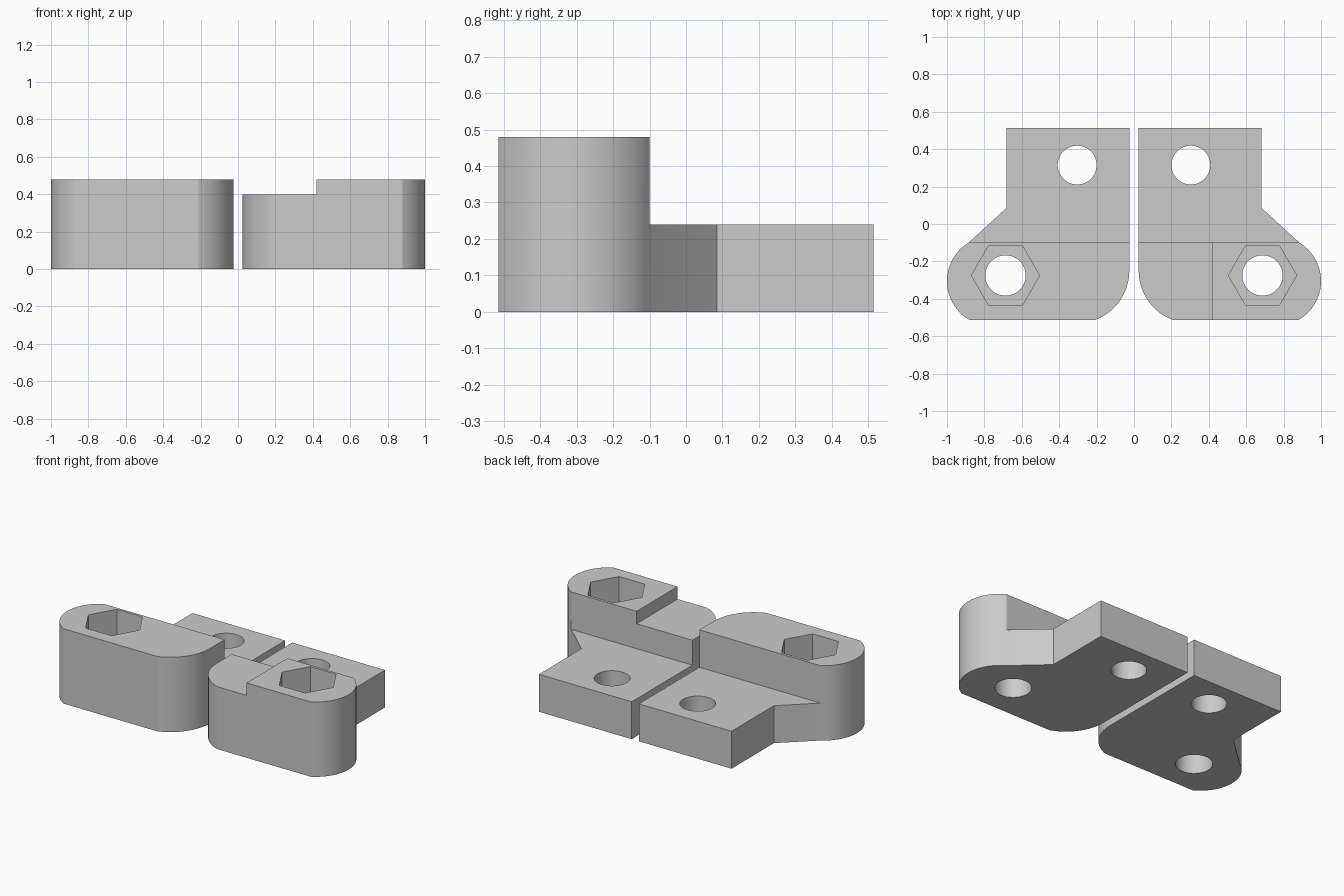
import bpy, bmesh, math
from math import cos, sin, radians

cube = bpy.data.objects.get("Cube")
if cube:
    bpy.data.objects.remove(cube)

grey = bpy.data.materials.new("plain grey")
grey.use_nodes = True
grey.diffuse_color = (0.6, 0.6, 0.6, 1)
grey.node_tree.nodes["Principled BSDF"].inputs["Base Color"].default_value = (0.6, 0.6, 0.6, 1)

FRONT, STEP, BACK = -0.514, -0.1, 0.514
BASE, TOP, LOW_TOP = 0.24, 0.48, 0.4


def arc(cx, cy, r, start, end, n):
    """Points along a circular arc, angles in degrees."""
    angles = [radians(start + (end - start) * i / n) for i in range(n + 1)]
    return [(cx + r * cos(a), cy + r * sin(a)) for a in angles]


def prism(name, outline, z0, z1):
    """Extrude a flat outline from z0 to z1."""
    bm = bmesh.new()
    face = bm.faces.new([bm.verts.new((x, y, z0)) for x, y in outline])
    top = bmesh.ops.extrude_face_region(bm, geom=[face])["geom"]
    verts = [v for v in top if isinstance(v, bmesh.types.BMVert)]
    bmesh.ops.translate(bm, verts=verts, vec=(0, 0, z1 - z0))
    bmesh.ops.recalc_face_normals(bm, faces=bm.faces)
    mesh = bpy.data.meshes.new(name)
    bm.to_mesh(mesh)
    bm.free()
    mesh.materials.append(grey)
    obj = bpy.data.objects.new(name, mesh)
    bpy.context.collection.objects.link(obj)
    return obj


def polygon(cx, cy, r, n):
    return arc(cx, cy, r, 0, 360, n)[:-1]


def box(x0, x1, y0, y1):
    return [(x0, y0), (x1, y0), (x1, y1), (x0, y1)]


def cut(obj, outline, z0, z1):
    """Subtract a prism from the object."""
    cutter = prism("cutter", outline, z0, z1)
    cutter.hide_render = True
    mod = obj.modifiers.new("cut", "BOOLEAN")
    mod.operation, mod.solver, mod.object = "DIFFERENCE", "EXACT", cutter
    bpy.context.view_layer.objects.active = obj
    bpy.ops.object.modifier_apply(modifier=mod.name)
    bpy.data.objects.remove(cutter)


def bracket(name, side):
    def place(points):
        return [(side * x, y) for x, y in points]

    # Plan outline: back plate, flared shoulder, rounded outer end, rounded inner corner
    outline = [(0.025, BACK), (0.683, BACK), (0.683, 0.085)]
    outline += arc(0.76, -0.305, 0.24, 59, -60.5, 24)
    outline[-1] = (outline[-1][0], FRONT)
    outline += arc(0.305, -0.25, 0.28, 250.5, 180, 16)
    outline[-17] = (outline[-17][0], FRONT)
    body = prism(name, place(outline), 0, TOP)

    # Low back plate
    cut(body, place(box(-0.5, 1.5, STEP, 1)), BASE, 1)
    # Lowered pad on the inner end of the left bracket
    if side > 0:
        cut(body, place(box(-0.5, 0.42, -1, 0.5)), LOW_TOP, 1)
    # Screw holes and hexagonal nut pocket
    cut(body, place(polygon(0.304, 0.315, 0.104, 48)), -0.5, 1)
    cut(body, place(polygon(0.687, -0.275, 0.108, 48)), -0.5, 1)
    cut(body, place(polygon(0.687, -0.275, 0.182, 6)), BASE, 1)

    # Smooth curved walls, sharp corners
    bpy.ops.object.select_all(action="DESELECT")
    body.select_set(True)
    bpy.context.view_layer.objects.active = body
    bpy.ops.object.shade_smooth_by_angle(angle=radians(20))


bracket("left_bracket", 1)
bracket("right_bracket", -1)
